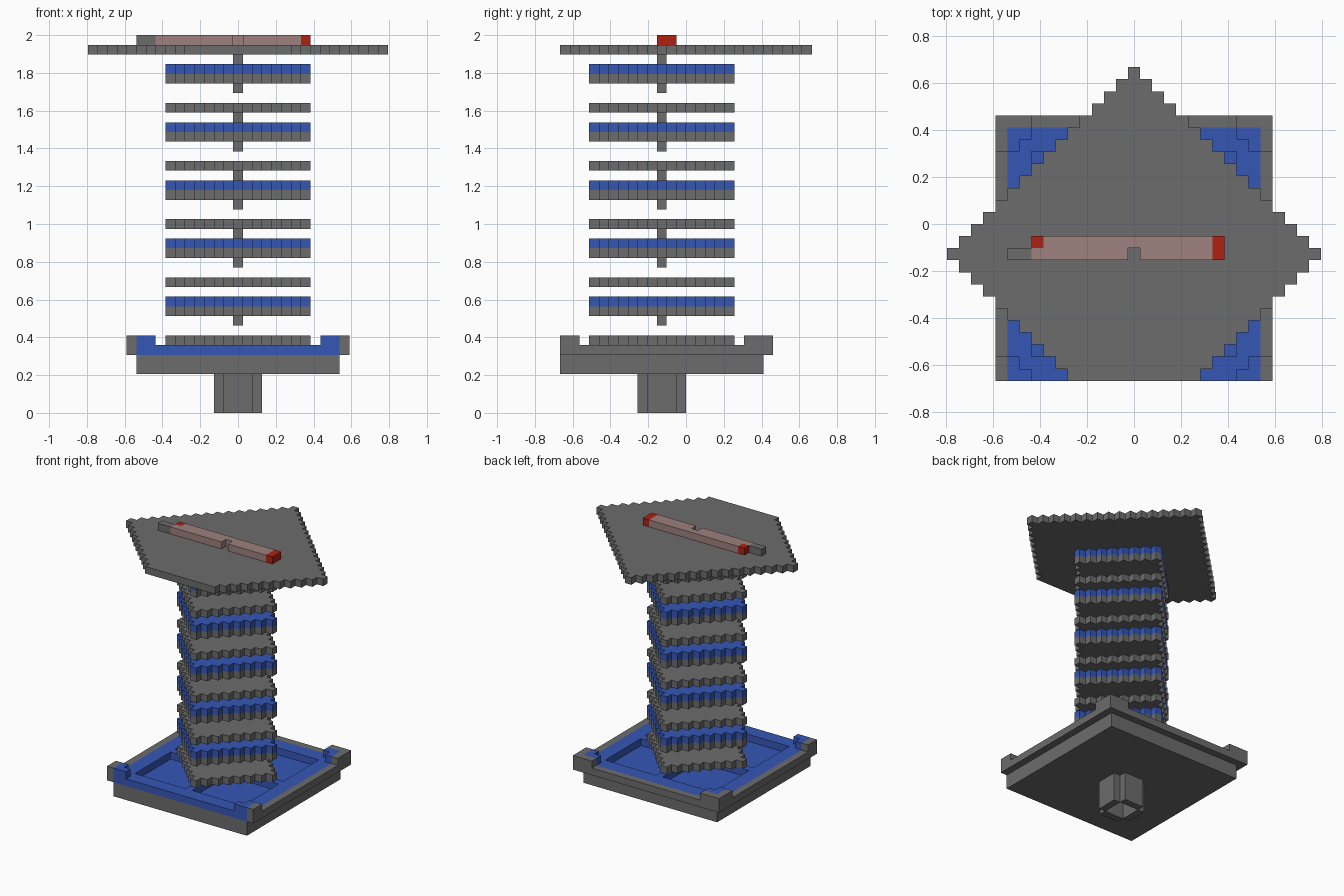
import bpy, bmesh

cube = bpy.data.objects.get("Cube")
if cube:
    bpy.data.objects.remove(cube, do_unlink=True)

U = 2 / 39      # size of one block
CY = -2.5       # tower axis, in blocks
FRONT = -13     # everything is cut flat here


def material(name, rgb):
    m = bpy.data.materials.new(name)
    m.use_nodes = True
    m.diffuse_color = (*rgb, 1)
    m.node_tree.nodes["Principled BSDF"].inputs["Base Color"].default_value = (*rgb, 1)
    return m


GREY = material("grey", (0.15, 0.15, 0.15))
BLUE = material("blue", (0.035, 0.095, 0.46))
RED = material("red", (0.42, 0.015, 0.006))
PINK = material("dusty_pink", (0.34, 0.22, 0.21))


def build(name, prisms, *mats):
    """Extrude (outline, bottom, top) prisms, in block units, into one object."""
    bm = bmesh.new()
    for outline, z0, z1 in prisms:
        low = [bm.verts.new((x * U, y * U, z0 * U)) for x, y in outline]
        high = [bm.verts.new((x * U, y * U, z1 * U)) for x, y in outline]
        bm.faces.new(low[::-1])
        bm.faces.new(high)
        n = len(low)
        for i in range(n):
            j = (i + 1) % n
            bm.faces.new((low[i], low[j], high[j], high[i]))
    bm.normal_update()
    mesh = bpy.data.meshes.new(name)
    bm.to_mesh(mesh)
    bm.free()
    for m in mats:
        mesh.materials.append(m)
    obj = bpy.data.objects.new(name, mesh)
    bpy.context.collection.objects.link(obj)
    return obj


def box(x0, x1, y0, y1, z0, z1):
    return [(x0, y0), (x1, y0), (x1, y1), (x0, y1)], z0, z1


def mirrored(x0, x1, y0, y1, z0, z1):
    return [box(x0, x1, y0, y1, z0, z1), box(-x1, -x0, y0, y1, z0, z1)]


def diamond(r, z):
    """One-block-thick stepped diamond, cut flat at the front."""
    right = []
    for k in range(-r, r + 1):
        if CY + k - 0.5 >= FRONT:
            w = r - abs(k) + 0.5
            right += [(w, CY + k - 0.5), (w, CY + k + 0.5)]
    return right + [(-x, y) for x, y in reversed(right)], z, z + 1


def post(z):
    return box(-0.5, 0.5, CY - 0.5, CY + 0.5, z, z + 1)


# Hollow foot
build("foot", mirrored(1.5, 2.5, CY - 1.5, CY + 1.5, 0, 4)
      + [box(-1.5, 1.5, -5, -4, 0, 4), box(-1.5, 1.5, -1, 0, 0, 4)], GREY)

# Base slab, with a blue upper face
base = build("base_slab", [box(-10.5, 10.5, FRONT, 8, 4, 6)], GREY, BLUE)
for f in base.data.polygons:
    f.material_index = 1 if f.normal.z > 0.5 else 0

# Blue deck around a recess, with crossing ribs
build("deck", mirrored(8.5, 10.5, FRONT, 8, 6, 7)
      + [box(-8.5, 8.5, FRONT, -11, 6, 7), box(-8.5, 8.5, 6, 8, 6, 7),
         box(-8.5, 8.5, -3, -2, 6, 7), box(-0.5, 0.5, -11, -3, 6, 7),
         box(-0.5, 0.5, -2, 6, 6, 7)], BLUE)

# Grey rim on three sides
build("rim", mirrored(10.5, 11.5, FRONT, 9, 6, 7)
      + [box(-10.5, 10.5, 8, 9, 6, 7)], GREY)

# Raised corners: grey outside, blue inside
build("corner_caps", mirrored(10.5, 11.5, 6, 9, 7, 8)
      + mirrored(8.5, 10.5, 8, 9, 7, 8)
      + mirrored(10.5, 11.5, FRONT, -11, 7, 8), GREY)
build("corner_insets", mirrored(9.5, 10.5, 6, 8, 7, 8)
      + mirrored(8.5, 9.5, 7, 8, 7, 8)
      + mirrored(9.5, 10.5, FRONT, -11, 7, 8)
      + mirrored(8.5, 9.5, FRONT, -12, 7, 8), BLUE)

# Tower of stacked diamond plates
for i in range(5):
    z = 7 + 6 * i
    build(f"plain_plate_{i + 1}", [diamond(7, z)], GREY)
    build(f"lower_post_{i + 1}", [post(z + 2)], GREY)
    build(f"coil_plate_{i + 1}", [diamond(7, z + 3)], GREY)
    build(f"coil_glow_{i + 1}", [diamond(7, z + 4)], BLUE)
    if i:
        build(f"upper_post_{i + 1}", [post(z + 5)], GREY)

# Top plate
build("top_plate", [diamond(15, 37)], GREY)

# Bar lying on the top plate
build("bar", [box(-8.5, -0.5, -3, -2, 38, 39), box(0.5, 6.5, -3, -2, 38, 39),
              box(-7.5, 6.5, -2, -1, 38, 39)], PINK)
build("bar_ends", [box(6.5, 7.5, -3, -1, 38, 39),
                   box(-8.5, -7.5, -2, -1, 38, 39)], RED)
build("bar_tip", [box(-10.5, -8.5, -3, -2, 38, 39)], GREY)
